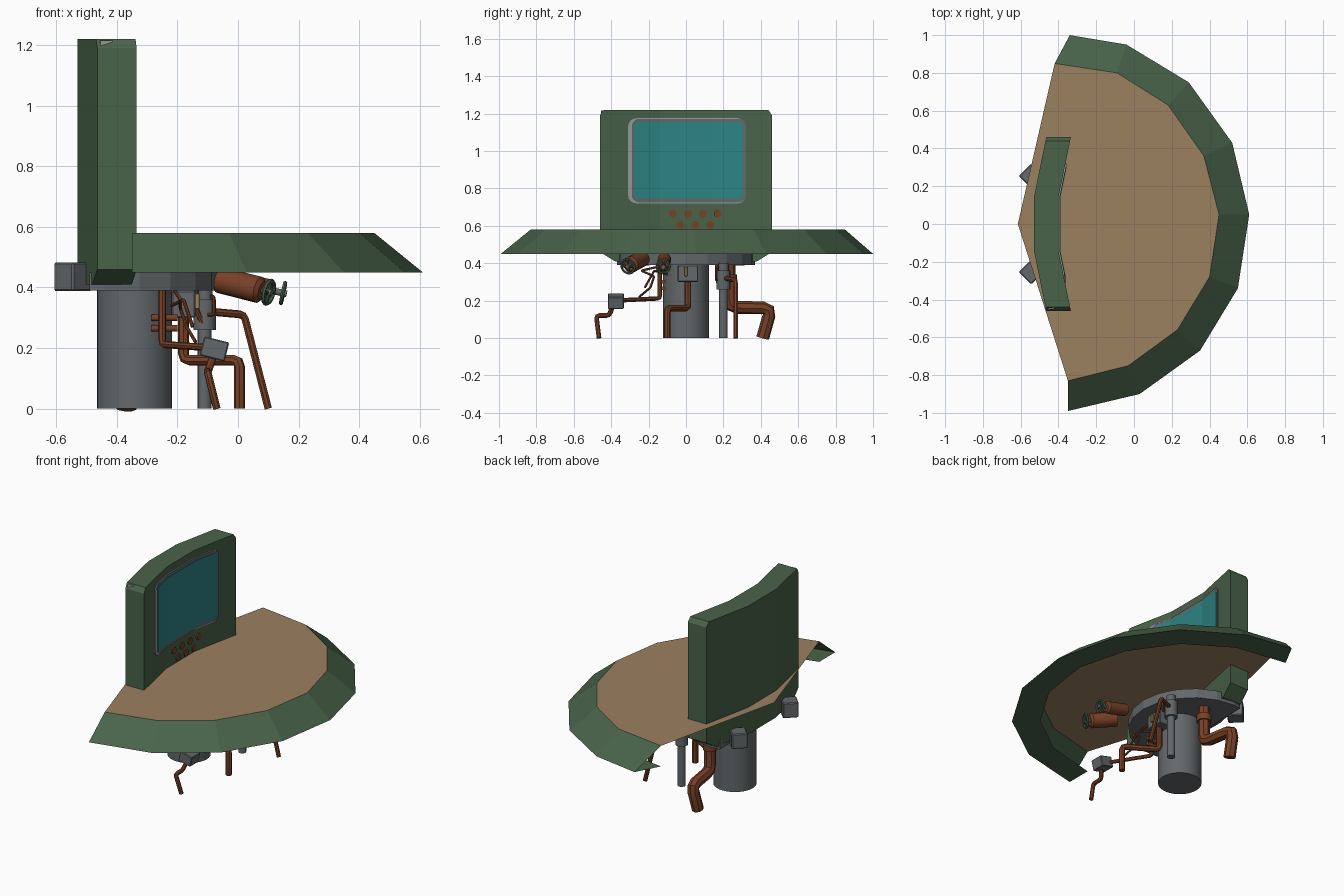
import bpy, bmesh, math
from mathutils import Vector, Matrix

if "Cube" in bpy.data.objects:
    bpy.data.objects.remove(bpy.data.objects["Cube"])

def mat(name, c):
    m = bpy.data.materials.new(name)
    m.diffuse_color = (*c, 1)
    m.use_nodes = True
    m.node_tree.nodes["Principled BSDF"].inputs["Base Color"].default_value = m.diffuse_color
    return m

GREEN = mat("painted_green", (0.066, 0.125, 0.068))
TAN = mat("tan_top", (0.33, 0.215, 0.115))
GREY = mat("steel_grey", (0.125, 0.138, 0.145))
LIGHT = mat("worn_light_grey", (0.33, 0.34, 0.34))
TEAL = mat("teal_screen", (0.026, 0.23, 0.23))
RUST = mat("rust_red", (0.19, 0.052, 0.02))
BRASS = mat("dull_brass", (0.36, 0.22, 0.09))

def finish(name, bm, m, smooth=False, recalc=True):
    if recalc:
        bmesh.ops.recalc_face_normals(bm, faces=bm.faces)
    me = bpy.data.meshes.new(name)
    bm.to_mesh(me)
    bm.free()
    me.materials.append(m)
    ob = bpy.data.objects.new(name, me)
    bpy.context.collection.objects.link(ob)
    if smooth:
        bpy.ops.object.select_all(action='DESELECT')
        ob.select_set(True)
        bpy.context.view_layer.objects.active = ob
        bpy.ops.object.shade_smooth_by_angle(angle=math.radians(40))
    return ob

def rod(name, a, b, r, m, r2=None, sides=16):
    a, b = Vector(a), Vector(b)
    d = b - a
    bm = bmesh.new()
    mx = Matrix.Translation((a + b) / 2) @ d.to_track_quat('Z', 'Y').to_matrix().to_4x4()
    bmesh.ops.create_cone(bm, cap_ends=True, segments=sides, radius1=r,
                          radius2=r if r2 is None else r2, depth=d.length, matrix=mx)
    return finish(name, bm, m, True)

def box(name, c, s, m, rot=0, axis='Z'):
    bm = bmesh.new()
    mx = Matrix.Translation(c) @ Matrix.Rotation(math.radians(rot), 4, axis) @ Matrix.Diagonal((*s, 1))
    bmesh.ops.create_cube(bm, size=1, matrix=mx)
    bmesh.ops.bevel(bm, geom=bm.edges[:], offset=min(s) * 0.06, segments=1, affect='EDGES')
    return finish(name, bm, m)

def pipe(name, pts, r, m=RUST):
    # swept tube with softened bends
    p = [Vector(q) for q in pts]
    path = [p[0]]
    for a, b, c in zip(p, p[1:], p[2:]):
        k = min(r * 1.3, (a - b).length * .4, (c - b).length * .4)
        s, e = b + (a - b).normalized() * k, b + (c - b).normalized() * k
        path += [s, (s + e) / 4 + b / 2, e]
    path.append(p[-1])
    cu = bpy.data.curves.new(name, 'CURVE')
    cu.dimensions = '3D'
    sp = cu.splines.new('POLY')
    sp.points.add(len(path) - 1)
    for q, v in zip(sp.points, path):
        q.co = (*v, 1)
    cu.bevel_depth, cu.bevel_resolution, cu.use_fill_caps = r, 2, True
    tmp = bpy.data.objects.new("pipe_helper", cu)
    bpy.context.collection.objects.link(tmp)
    dg = bpy.context.evaluated_depsgraph_get()
    me = bpy.data.meshes.new_from_object(tmp.evaluated_get(dg))
    bm = bmesh.new()
    bm.from_mesh(me)
    bpy.data.objects.remove(tmp)
    return finish(name, bm, m, True)

# table top with sloping rim and flat lip under it
outer = [(-.34, 1), (-.04, .95), (.29, .75), (.52, .43), (.61, .05), (.55, -.34), (.35, -.67), (.03, -.90), (-.35, -.99)]
inner = [(-.42, .85), (-.09, .80), (.18, .63), (.37, .36), (.45, .05), (.40, -.28), (.23, -.56), (-.03, -.75), (-.35, -.83)]
bm = bmesh.new()
bm.faces.new([bm.verts.new((x, y, .58)) for x, y in reversed(inner + [(-.615, 0)])])
bm.normal_update()
if bm.faces[:][0].normal.z < 0:
    bmesh.ops.reverse_faces(bm, faces=bm.faces[:])
finish("table_top", bm, TAN, recalc=False)

def strip(name, a, za, b, zb, up):
    bm = bmesh.new()
    va = [bm.verts.new((x, y, za)) for x, y in a]
    vb = [bm.verts.new((x, y, zb)) for x, y in b]
    for i in range(len(a) - 1):
        f = bm.faces.new((va[i], va[i + 1], vb[i + 1], vb[i]))
        f.normal_update()
        if (f.normal.z > 0) != up:
            f.normal_flip()
    finish(name, bm, GREEN, recalc=False)

strip("table_rim", outer, .45, inner, .58, True)
strip("table_rim_lip", outer, .45, inner, .45, False)

# curved back panel, screen and plates share the same bend
def front_x(y):
    return -.40 + max(0, abs(y) - .14) * .205

def bent(name, prof, off, thick, m):
    bm = bmesh.new()
    f = bm.faces.new([bm.verts.new((0, y, z)) for y, z in prof])
    for y in (-.14, .14):
        bmesh.ops.bisect_plane(bm, geom=bm.verts[:] + bm.edges[:] + bm.faces[:],
                               plane_co=(0, y, 0), plane_no=(0, 1, 0))
    ext = bmesh.ops.extrude_face_region(bm, geom=bm.faces[:], use_keep_orig=True)
    for g in ext['geom']:
        if isinstance(g, bmesh.types.BMVert):
            g.co.x -= thick
    for v in bm.verts:
        v.co.x += front_x(v.co.y) + off
    finish(name, bm, m)

def rounded(y0, y1, z0, z1, r, n=4):
    pts = []
    for i, (cy, cz) in enumerate([(y1 - r, z1 - r), (y0 + r, z1 - r), (y0 + r, z0 + r), (y1 - r, z0 + r)]):
        for k in range(n + 1):
            a = math.pi / 2 * (i + k / n)
            pts.append((cy + r * math.cos(a), cz + r * math.sin(a)))
    return pts

bent("back_panel", [(-.46, .46), (-.38, .41), (.38, .41), (.46, .46), (.46, 1.19), (.44, 1.22), (-.44, 1.22), (-.46, 1.19)], 0, .13, GREEN)
bent("screen_frame", rounded(-.31, .32, .72, 1.175, .045), .005, .006, LIGHT)
bent("screen_frame_shadow_trim", rounded(-.29, .32, .725, 1.172, .04), .007, .003, GREY)
bent("screen", rounded(-.28, .305, .745, 1.155, .02), .010, .004, TEAL)

# two rows of round buttons
for row, (z, ys) in enumerate([(.665, (-.07, .01, .09, .17)), (.605, (-.03, .05, .13))]):
    for i, y in enumerate(ys):
        x = front_x(y)
        rod(f"button_{row}_{i}", (x - .004, y, z), (x + .006, y, z), .021, RUST, sides=12)

# bare metal wear on the panel corner
box("worn_corner_patch", (-.435, -.447, 1.19), (.04, .008, .05), LIGHT, 12)

# pedestal: column, half round mounting plate, back brackets
rod("column", (-.342, 0, 0), (-.342, 0, .40), .124, GREY, sides=32)
bm = bmesh.new()
bmesh.ops.create_cone(bm, cap_ends=True, segments=20, radius1=.37, radius2=.37, depth=.06,
                      matrix=Matrix.Translation((-.44, 0, .42)))
cut = bmesh.ops.bisect_plane(bm, geom=bm.verts[:] + bm.edges[:] + bm.faces[:],
                             plane_co=(-.49, 0, 0), plane_no=(-1, 0, 0), clear_outer=True)
bmesh.ops.holes_fill(bm, edges=bm.edges[:])
finish("mounting_plate", bm, GREY)
for s in (-1, 1):
    box(f"back_bracket_{'left' if s < 0 else 'right'}", (-.545, s * .255, .435), (.092, .092, .095), GREY, 45)

# valve box and its drain pipe
pipe("drain_pipe", [(.005, -.10, 0), (.005, -.10, .16), (-.18, .01, .16), (-.18, .01, .39)], .018)
box("valve_box", (-.18, .01, .345), (.08, .11, .09), GREY)
box("valve_lever", (-.135, 0, .355), (.015, .014, .05), BRASS)

# thick waste pipe
pipe("waste_pipe", [(-.33, .23, .40), (-.33, .23, .165), (-.36, .455, .16), (-.37, .41, 0)], .035)
rod("waste_pipe_collar", (-.33, .23, .30), (-.33, .23, .34), .043, RUST)

# stepped steel cylinder and pipes beside it
rod("steel_pipe", (-.11, .20, 0), (-.11, .20, .27), .023, GREY)
rod("steel_pipe_body", (-.11, .20, .26), (-.11, .20, .36), .037, GREY)
rod("steel_pipe_neck", (-.11, .20, .36), (-.11, .20, .40), .026, GREY)
pipe("side_pipe", [(-.09, .21, .32), (.02, .265, .31), (.10, .265, 0)], .013)
pipe("thin_loop_pipe", [(-.14, .165, .40), (-.14, .165, .33), (-.11, .175, .27)], .009)
pipe("small_handle", [(-.09, .165, .37), (-.08, .16, .37), (-.08, .16, .31), (-.10, .165, .31)], .006)

# junction box with feed pipe
pipe("feed_pipe", [(-.25, -.14, .40), (-.25, -.14, .212), (-.08, -.375, .2)], .012)
box("junction_box", (-.078, -.375, .197), (.085, .085, .065), GREY, 14, 'Y')
pipe("feed_pipe_lower", [(-.08, -.39, .18), (-.10, -.41, .12), (-.10, -.48, .12), (-.07, -.465, 0)], .013)
for z in (.265, .30):
    rod(f"stub_{z}", (-.285, -.12, z), (-.20, -.12, z), .011, RUST, sides=10)
pipe("thin_cable", [(-.21, -.11, .39), (-.19, -.24, .36), (-.19, -.17, .33), (-.17, -.19, .27), (-.14, -.25, .22)], .006)
pipe("thin_cable_upper", [(-.22, -.10, .34), (-.18, -.17, .36), (-.15, -.22, .27)], .006)

# canisters with handwheels
def canister(tag, a, b, r, wheel_r, reach):
    a, b = Vector(a), Vector(b)
    d = (b - a).normalized()
    rod(f"canister_{tag}", a, b, r, RUST)
    rod(f"canister_{tag}_cap", b, b + d * .012, r, RUST, r * .7)
    c = b + d * reach
    rod(f"handwheel_{tag}_shaft", b, c + d * .012, .011, GREY)
    mx = Matrix.Translation(c) @ d.to_track_quat('Z', 'Y').to_matrix().to_4x4()
    n, k = 20, 6
    bm = bmesh.new()
    ring = [[bm.verts.new(mx @ Vector(((wheel_r + .007 * math.cos(q)) * math.cos(p),
                                       (wheel_r + .007 * math.cos(q)) * math.sin(p), .007 * math.sin(q))))
             for q in [math.tau * j / k for j in range(k)]] for p in [math.tau * i / n for i in range(n)]]
    for i in range(n):
        for j in range(k):
            i2, j2 = (i + 1) % n, (j + 1) % k
            bm.faces.new((ring[i][j], ring[i2][j], ring[i2][j2], ring[i][j2]))
    finish(f"handwheel_{tag}", bm, GREEN, True)
    for i in range(2):
        v = Vector((math.cos(i * math.pi / 2), math.sin(i * math.pi / 2), 0)) * wheel_r
        rod(f"handwheel_{tag}_spoke_{i}", mx @ v, mx @ -v, .006, GREEN, sides=8)

canister("outer", (-.06, -.235, .425), (.07, -.295, .392), .044, .039, .035)
canister("inner", (-.03, -.115, .42), (.10, -.12, .392), .036, .034, .05)
